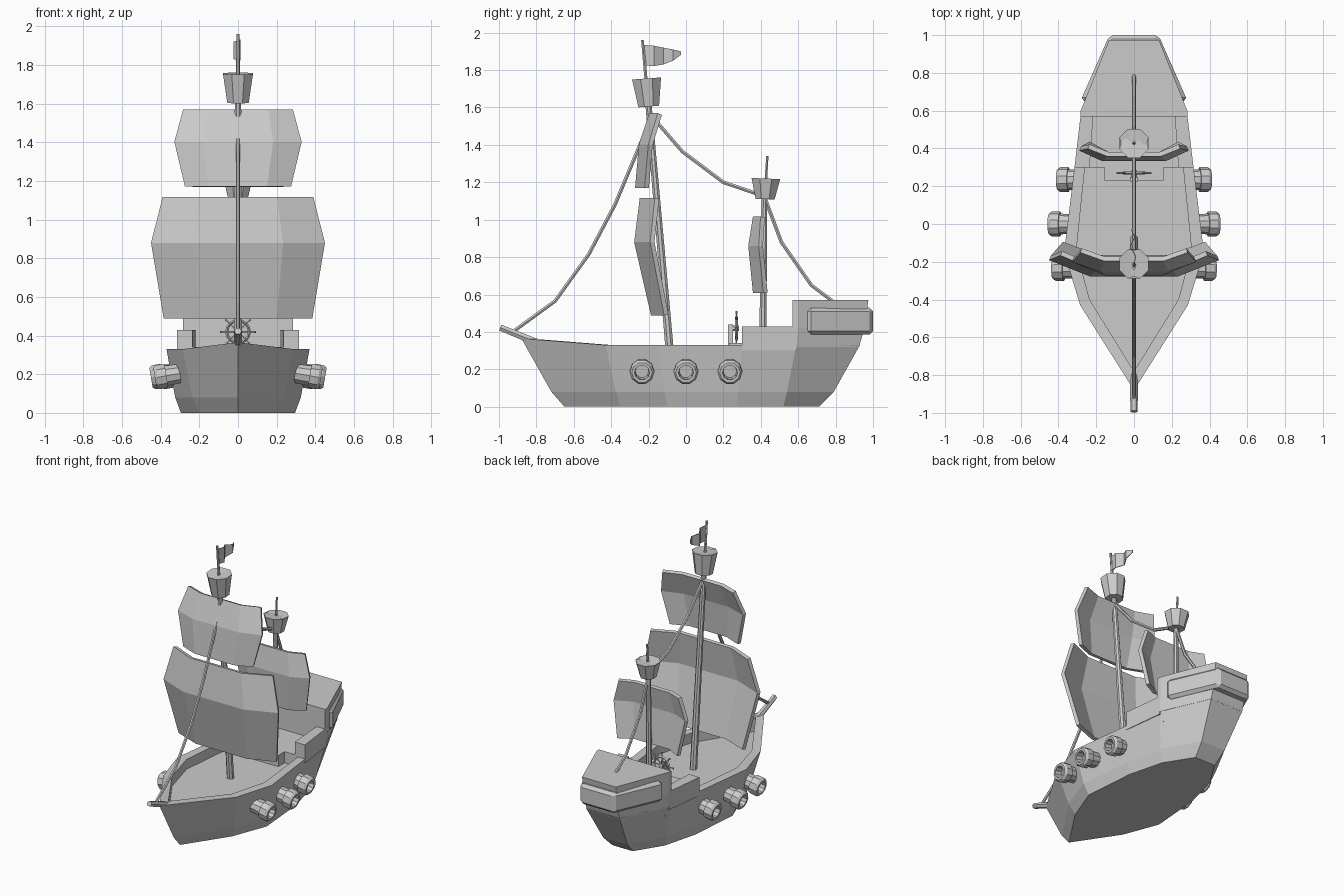
import bpy, bmesh, math
from mathutils import Vector

if "Cube" in bpy.data.objects:
    bpy.data.objects.remove(bpy.data.objects["Cube"])


def make(name, verts, faces):
    me = bpy.data.meshes.new(name)
    me.from_pydata([tuple(v) for v in verts], [], faces)
    bm = bmesh.new()
    bm.from_mesh(me)
    bmesh.ops.recalc_face_normals(bm, faces=bm.faces)
    bm.to_mesh(me)
    bm.free()
    ob = bpy.data.objects.new(name, me)
    bpy.context.collection.objects.link(ob)
    return ob


def loft(name, rings):
    """Skin equal-length rings and cap both ends."""
    n = len(rings[0])
    verts = [v for r in rings for v in r]
    faces = [(k*n + i, k*n + (i+1) % n, (k+1)*n + (i+1) % n, (k+1)*n + i)
             for k in range(len(rings)-1) for i in range(n)]
    faces += [tuple(range(n)), tuple(range((len(rings)-1)*n, len(rings)*n))]
    return make(name, verts, faces)


def mirrored(half, z, bow_z=None):
    """Full outline from right-half (x, y) points; a point on x=0 is kept once."""
    left = [(-x, y) for x, y in reversed(half) if x > 0]
    return [(x, y, bow_z if bow_z is not None and x == 0 else z) for x, y in half + left]


def tube(name, pts, radii, sides=8, axis=None):
    pts = [Vector(p) for p in pts]
    rings = []
    for i, (p, r) in enumerate(zip(pts, radii)):
        d = Vector(axis) if axis else pts[min(i+1, len(pts)-1)] - pts[max(i-1, 0)]
        q = d.to_track_quat('Z', 'X')
        angs = [2*math.pi*(k+.5)/sides for k in range(sides)]
        rings.append([p + q @ Vector((r*math.cos(a), r*math.sin(a), 0)) for a in angs])
    return loft(name, rings)


# Hull with raked bow and stern, bulwark and sunken deck
bottom = [(0, -.65), (.2, -.35), (.295, -.1), (.265, .27), (.2, .52), (.08, .71)]
chine = [(0, -.72), (.235, -.375), (.325, -.115), (.285, .28), (.23, .54), (.095, .79)]
rail = [(0, -.88), (.285, -.43), (.37, -.15), (.315, .3), (.28, .59), (.13, .93)]
inner = [(0, -.78), (.235, -.4), (.305, -.14), (.26, .3), (.23, .58), (.1, .89)]
loft("hull", [mirrored(bottom, 0), mirrored(chine, .08), mirrored(rail, .33, .365),
              mirrored(inner, .33, .36), mirrored(inner, .26)])

# Quarterdeck floor, side walls and helm platform
qd = [(.29, .3), (.255, .6)]
loft("quarterdeck", [mirrored(qd, .25), mirrored(qd, .34)])
step = [(.155, .23), (.155, .31)]
loft("helm_platform", [mirrored(step, .25), mirrored(step, .34)])
for s, side in ((1, "right"), (-1, "left")):
    wall = [(.315, .3), (.281, .59), (.215, .59), (.235, .3)]
    loft("quarterdeck_wall_" + side, [[(s*x, y, z) for x, y in wall] for z in (.3, .43)])

# Stern castle and the gallery wrapped around it
loft("stern_castle", [mirrored([(.282, .57), (.28, .59), (.13, .925)], .32),
                      mirrored([(.284, .57), (.282, .6), (.13, .955)], .42),
                      mirrored([(.284, .57), (.282, .6), (.132, .975)], .57)])
gal = [(.2, .65), (.284, .65), (.13, 1.0)]
gallery = loft("stern_gallery", [mirrored(gal, .385), mirrored(gal, .53)])
bev = gallery.modifiers.new("bevel", 'BEVEL')
bev.width, bev.segments = .02, 1

# Cannons, three per side
for s, side in ((1, "right"), (-1, "left")):
    for i, (y, end) in enumerate(((-.235, .43), (0, .45), (.235, .405))):
        axis = Vector((s, 0, -.17)).normalized()
        tip = Vector((s*end, y, .182))
        prof = [(-.17, .05), (-.06, .055), (-.06, .066), (-.015, .066),
                (0, .055), (0, .04), (-.05, .036)]
        tube(f"cannon_{side}_{i+1}", [tip + axis*d for d, r in prof],
             [r for d, r in prof], 10, axis)

# Masts, crow's nests and bowsprit
tube("main_mast", [(0, -.083, .25), (0, -.2, 1.61)], [.024, .018])
tube("main_pole", [(0, -.2, 1.6), (0, -.233, 1.96)], [.011, .008], 6)
tube("main_nest", [(0, -.199, 1.605), (0, -.211, 1.755), (0, -.209, 1.74)], [.06, .084, .066])
tube("mizzen_mast", [(0, .41, .33), (0, .42, 1.12)], [.021, .016])
tube("mizzen_pole", [(0, .42, 1.1), (0, .435, 1.34)], [.009, .007], 6)
tube("mizzen_nest", [(0, .423, 1.11), (0, .427, 1.22), (0, .427, 1.208)], [.055, .083, .066])
tube("bowsprit", [(0, -.8, .345), (0, -.993, .423)], [.022, .019], 6)


# Sails: rows of (half width, z, centre y, edge y)
def sail(name, rows, frac):
    verts, n = [], 4
    for w, z, yc, ye in rows:
        verts += [(-w, ye, z), (-w*frac, yc, z), (w*frac, yc, z), (w, ye, z)]
    faces = [(r*n+i, r*n+i+1, (r+1)*n+i+1, (r+1)*n+i)
             for r in range(len(rows)-1) for i in range(n-1)]
    m = make(name, verts, faces).modifiers.new("thickness", 'SOLIDIFY')
    m.thickness, m.offset = .025, 0


sail("main_lower_sail", [(.385, 1.115, -.235, -.155), (.445, .88, -.265, -.18),
                         (.38, .49, -.175, -.105)], .52)
sail("main_upper_sail", [(.28, 1.565, -.185, -.14), (.325, 1.4, -.24, -.19),
                         (.27, 1.17, -.26, -.21)], .55)
sail("mizzen_sail", [(.24, 1.015, .37, .41), (.285, .86, .345, .4),
                     (.24, .61, .37, .425)], .58)

# Flag, waving along its length
cols = [(-.228, 1.935, 1.825, 0), (-.17, 1.93, 1.822, .012), (-.12, 1.92, 1.83, -.018),
        (-.07, 1.91, 1.85, .008), (-.027, 1.9, 1.882, -.012)]
fv = [v for y, t, b, x in cols for v in ((x, y, t), (x, y, b))]
flag = make("flag", fv, [(2*i, 2*i+1, 2*i+3, 2*i+2) for i in range(len(cols)-1)])
flag.modifiers.new("thickness", 'SOLIDIFY').thickness = .005

# Rigging ropes, as (y, z) paths
for name, path in {
    "fore_rope": [(-.92, .405), (-.7, .565), (-.52, .815), (-.38, 1.08), (-.2, 1.51)],
    "middle_rope": [(-.18, 1.55), (-.02, 1.365), (.2, 1.2), (.42, 1.125)],
    "aft_rope": [(.42, 1.12), (.51, .88), (.67, .65), (.79, .56)],
}.items():
    tube(name, [(0, y, z) for y, z in path], [.011]*len(path), 6)

# Ship's wheel on its stand
hub = Vector((0, .27, .42))
loft("wheel_stand", [mirrored([(.02, .225), (.02, .25)], z) for z in (.33, .44)])
tube("wheel_hub", [hub - Vector((0, .03, 0)), hub + Vector((0, .014, 0))], [.016, .016])
bpy.ops.mesh.primitive_torus_add(location=hub, rotation=(math.pi/2, 0, 0), major_segments=16,
                                 minor_segments=4, major_radius=.058, minor_radius=.008)
bpy.context.object.name = "wheel_rim"
for k in range(8):
    d = Vector((math.cos(k*math.pi/4), 0, math.sin(k*math.pi/4)))
    tube(f"wheel_spoke_{k+1}", [hub, hub + d*.07, hub + d*.092], [.004, .004, .006], 5)
